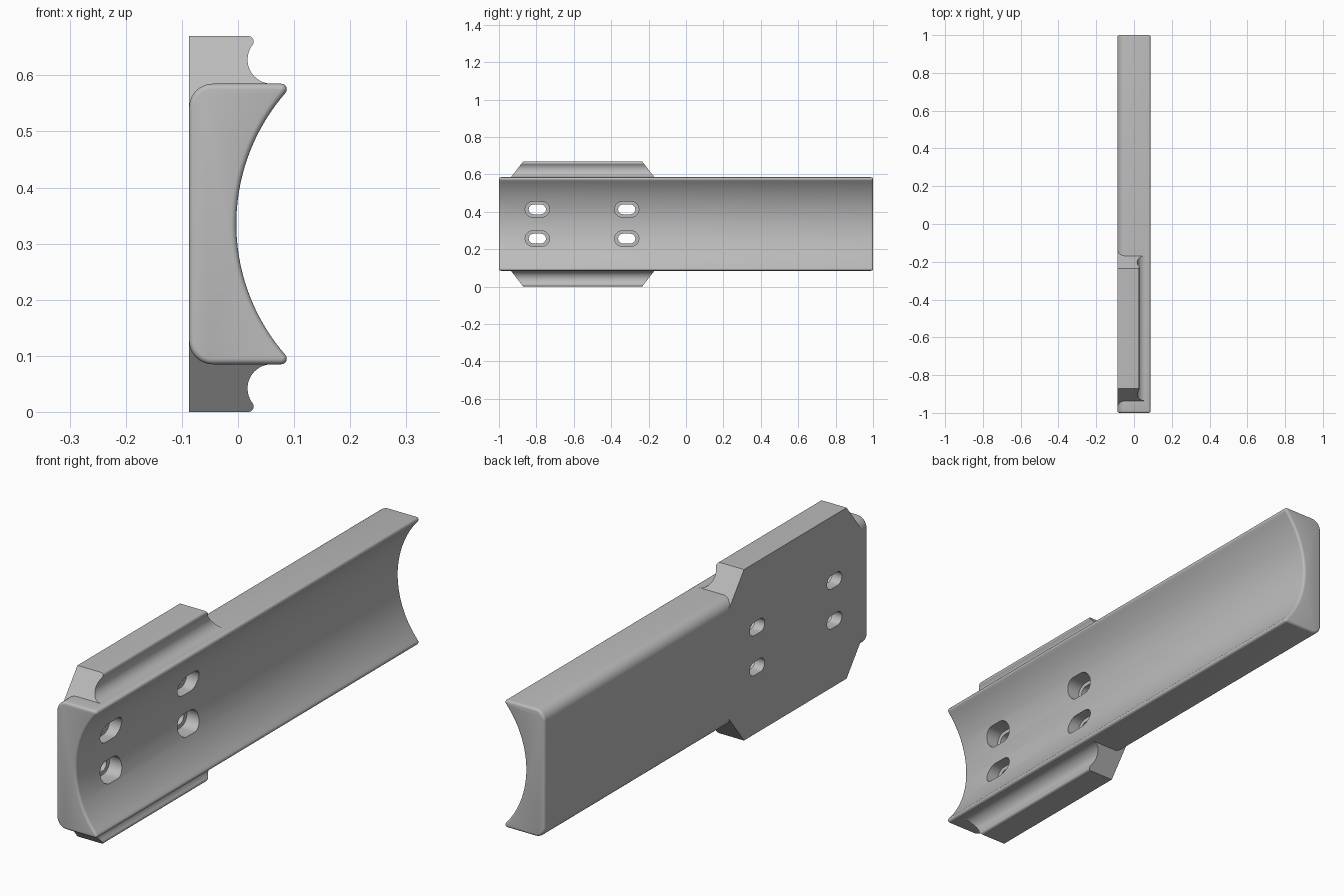
import bpy, bmesh, math
from math import cos, sin, pi, radians

old = bpy.data.objects.get("Cube")
if old:
    bpy.data.objects.remove(old)

grey = bpy.data.materials.new("plain grey")
grey.use_nodes = True
grey.diffuse_color = (0.5, 0.5, 0.5, 1)
grey.node_tree.nodes["Principled BSDF"].inputs["Base Color"].default_value = (0.5, 0.5, 0.5, 1)

BACK, MID, HALF = -0.087, 0.335, 0.25   # back plane, centre height, half height


def loft(name, rings):
    """Closed solid through rings of equal point count."""
    bm = bmesh.new()
    loops = [[bm.verts.new(p) for p in ring] for ring in rings]
    n = len(loops[0])
    for a, b in zip(loops, loops[1:]):
        for i in range(n):
            j = (i + 1) % n
            bm.faces.new((a[i], a[j], b[j], b[i]))
    bm.faces.new(loops[0])
    bm.faces.new(loops[-1])
    bmesh.ops.recalc_face_normals(bm, faces=bm.faces)
    mesh = bpy.data.meshes.new(name)
    bm.to_mesh(mesh)
    bm.free()
    mesh.materials.append(grey)
    ob = bpy.data.objects.new(name, mesh)
    bpy.context.collection.objects.link(ob)
    return ob


def arc(cx, cz, r, start, end, n):
    return [(cx + r * cos(start + (end - start) * i / n),
             cz + r * sin(start + (end - start) * i / n)) for i in range(n + 1)]


def body_profile(inset):
    """Rounded back corners, thin rounded tips and a hollow front."""
    radius, tip, corner = 0.355, 0.01, 0.042
    cx = -0.003 + radius
    tz = HALF - tip
    tx = cx - math.sqrt((radius + tip) ** 2 - tz ** 2)
    phi = math.atan2(-tz, cx - tx)
    half = arc(BACK + corner, HALF - corner, corner - inset, pi, pi / 2, 10)
    half += arc(tx, tz, max(tip - inset, 0.0003), pi / 2, phi, 6)
    half += arc(cx, 0, radius + inset, pi + phi, pi, 24)[1:]
    return half + [(x, -z) for x, z in reversed(half[:-1])]


# Long body with softly rounded end rims
rim = 0.01
steps = [(0.99 + rim * sin(a), rim * (1 - cos(a))) for a in [i * pi / 8 for i in range(5)]]
sections = [(-y, d) for y, d in reversed(steps)] + steps
body = loft("grip_body", [[(x, y, z + MID) for x, z in body_profile(d)] for y, d in sections])

# Grooved side flanges with slanted ends
outline = [(BACK, 0.53), (BACK, 0.67), (0.018, 0.67)]
outline += arc(0.018, 0.66, 0.01, radians(75), radians(-30), 6)
outline += arc(0.06, 0.628, 0.043, radians(148), radians(270), 16)
outline += [(0.03, 0.53)]


def flange(name, flip):
    rings = []
    for y, side in ((-0.87, -1), (-0.235, 1)):
        rings.append([(x, y + side * (0.67 - z) * 0.78, 2 * MID - z if flip else z)
                      for x, z in outline])
    return loft(name, rings)


def boolean(tool, mode):
    mod = body.modifiers.new(tool.name, "BOOLEAN")
    mod.operation, mod.object, mod.solver = mode, tool, "EXACT"
    bpy.context.view_layer.objects.active = body
    bpy.ops.object.modifier_apply(modifier=mod.name)
    bpy.data.objects.remove(tool)


def slot(name, y, z, length, height, x0, x1):
    r, s = height / 2, (length - height) / 2
    shape = arc(s, 0, r, -pi / 2, pi / 2, 14) + arc(-s, 0, r, pi / 2, 3 * pi / 2, 14)
    return loft(name, [[(x, y + a, z + b) for a, b in shape] for x in (x0, x1)])


for flip in (False, True):
    boolean(flange("lower_flange" if flip else "upper_flange", flip), "UNION")

# Four counterbored screw slots
for y in (-0.795, -0.317):
    for z in (0.257, 0.413):
        boolean(slot("through_slot", y, z, 0.092, 0.052, -0.2, 0.2), "DIFFERENCE")
        boolean(slot("counterbore", y, z, 0.13, 0.082, -0.045, 0.2), "DIFFERENCE")

for ob in bpy.context.selected_objects:
    ob.select_set(False)
body.select_set(True)
bpy.context.view_layer.objects.active = body
bpy.ops.object.shade_smooth_by_angle(angle=radians(30))
